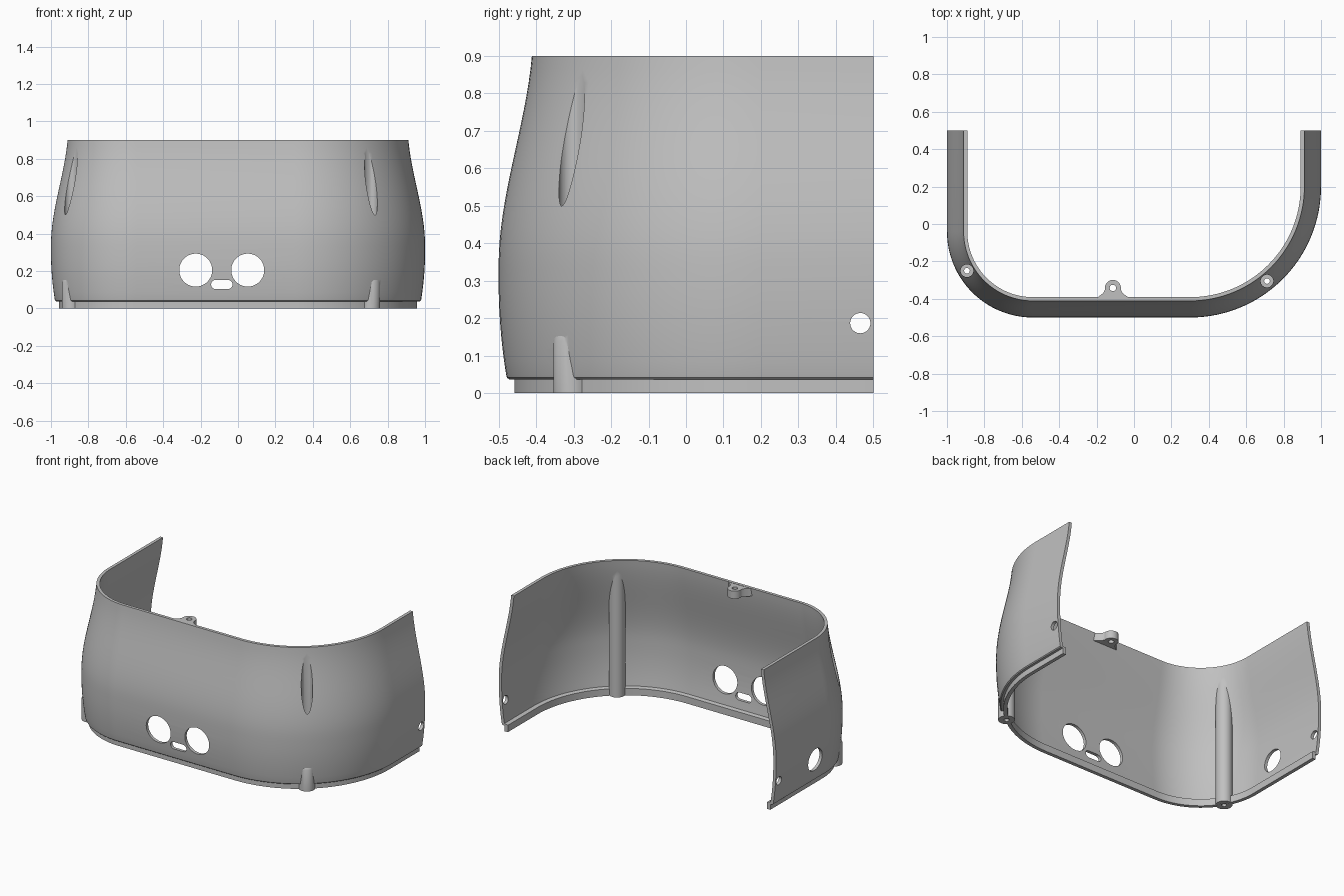
import bpy, bmesh, math

cube = bpy.data.objects.get("Cube")
if cube:
    bpy.data.objects.remove(cube, do_unlink=True)

# One plain grey for the whole moulding
grey = bpy.data.materials.new("light_grey")
grey.use_nodes = True
colour = (0.53, 0.53, 0.53, 1)
grey.diffuse_color = colour
grey.node_tree.nodes["Principled BSDF"].inputs["Base Color"].default_value = colour

# Corner arcs: centre x, centre y, radius
LEFT_ARC = (-0.54, -0.04, 0.46)
RIGHT_ARC = (0.3, 0.2, 0.7)
THICK = 0.02
HEIGHT = 0.9


def inset(z):
    """Inward offset of the outer wall at height z."""
    if z < 0.3:
        return 0.02 * ((0.3 - z) / 0.25) ** 2
    t = max(0, (z - 0.34) / 0.63)
    return 0.092 * t * t * (3 - 2 * t)


def arc(cx, cy, r, start, end, steps):
    return [(cx + r * math.cos(math.radians(start + (end - start) * i / steps)),
             cy + r * math.sin(math.radians(start + (end - start) * i / steps)))
            for i in range(steps + 1)]


def circle(cx, cy, r, steps=40):
    return arc(cx, cy, r, 0, 360, steps)[:-1]


def skin(name, rings):
    """Closed solid through a row of closed rings."""
    bm = bmesh.new()
    rows = [[bm.verts.new(p) for p in ring] for ring in rings]
    n = len(rows[0])
    for a, b in zip(rows, rows[1:]):
        for j in range(n):
            k = (j + 1) % n
            bm.faces.new((a[j], a[k], b[k], b[j]))
    bm.faces.new(rows[0])
    bm.faces.new(rows[-1])
    bmesh.ops.recalc_face_normals(bm, faces=bm.faces)
    mesh = bpy.data.meshes.new(name)
    bm.to_mesh(mesh)
    bm.free()
    mesh.materials.append(grey)
    obj = bpy.data.objects.new(name, mesh)
    bpy.context.collection.objects.link(obj)
    return obj


def prism(name, outline, low, high, axis="Z"):
    place = {"X": lambda a, b, h: (h, a, b),
             "Y": lambda a, b, h: (a, h, b),
             "Z": lambda a, b, h: (a, b, h)}[axis]
    return skin(name, [[place(a, b, h) for a, b in outline] for h in (low, high)])


def combine(target, tool, operation):
    mod = target.modifiers.new(tool.name, "BOOLEAN")
    mod.operation = operation
    mod.solver = "EXACT"
    mod.object = tool
    bpy.ops.object.select_all(action="DESELECT")
    bpy.context.view_layer.objects.active = target
    target.select_set(True)
    bpy.ops.object.modifier_apply(modifier=mod.name)
    bpy.data.objects.remove(tool, do_unlink=True)


# Wall section: curved outer face, rounded foot, stepped lip, inner face
levels = [0.05 + (HEIGHT - 0.05) * i / 24 for i in range(25)]
section = [(inset(z), z) for z in reversed(levels)]
section += [(0.022, 0.042), (0.028, 0.037), (0.042, 0.036), (0.042, 0),
            (0.065, 0), (0.065, 0.045)]
section += [(inset(z) + THICK, z) for z in levels]

# U-shaped path with outward normals
path = [(-1, 0.5, -1, 0)]
for (cx, cy, r), start in ((LEFT_ARC, 180), (RIGHT_ARC, 270)):
    path += [(cx + r * nx, cy + r * ny, nx, ny)
             for nx, ny in arc(0, 0, 1, start, start + 90, 32)]
path.append((1, 0.5, 1, 0))
shell = skin("shell", [[(x - nx * d, y - ny * d, z) for d, z in section]
                       for x, y, nx, ny in path])

# Screw posts inside the corners, trimmed to stay within the wall higher up
posts = [(-0.893, -0.25, LEFT_ARC), (0.711, -0.305, RIGHT_ARC)]
for px, py, (cx, cy, r) in posts:
    rings = []
    for z in [0.001] + [0.14 + 0.7 * i / 28 for i in range(29)]:
        ring = []
        for x, y in circle(px, py, 0.049, 32):
            dist = math.hypot(x - cx, y - cy)
            limit = r - inset(z) - 0.008
            k = min(1, limit / dist) if z > 0.15 else 1
            ring.append((cx + (x - cx) * k, cy + (y - cy) * k, z))
        rings.append(ring)
    combine(shell, skin("screw_post", rings), "UNION")

# Fixing tab behind the top rim
tab = [(-0.205, -0.402), (-0.19, -0.388), (-0.165, -0.37)]
tab += arc(-0.113, -0.342, 0.043, 190, -10, 20)
tab += [(-0.061, -0.37), (-0.036, -0.388), (-0.021, -0.402)]
combine(shell, prism("fixing_tab", tab, 0.848, 0.898), "UNION")

# Cuts: screw channels, tab hole, front ports and side holes
cuts = []
for px, py, _ in posts:
    cuts += [prism("screw_channel", circle(px, py, 0.034), 0.4, 1),
             prism("screw_hole", circle(px, py, 0.015), -0.1, 0.5)]
cuts.append(prism("tab_hole", circle(-0.113, -0.342, 0.017), 0.8, 1))
for x in (-0.226, 0.052):
    cuts.append(prism("round_port", circle(x, 0.205, 0.088, 64), -0.6, -0.4, "Y"))
slot = arc(-0.12, 0.128, 0.024, 90, 270, 12) + arc(-0.053, 0.128, 0.024, -90, 90, 12)
cuts.append(prism("slot_port", slot, -0.6, -0.4, "Y"))
cuts.append(prism("side_holes", circle(0.465, 0.187, 0.027), -1.1, 1.1, "X"))
cuts.append(prism("side_port", circle(0.09, 0.18, 0.072, 56), -1.1, -0.8, "X"))
for cut in cuts:
    combine(shell, cut, "DIFFERENCE")

bpy.ops.object.select_all(action="DESELECT")
shell.select_set(True)
bpy.context.view_layer.objects.active = shell
bpy.ops.object.shade_smooth_by_angle(angle=math.radians(30))
